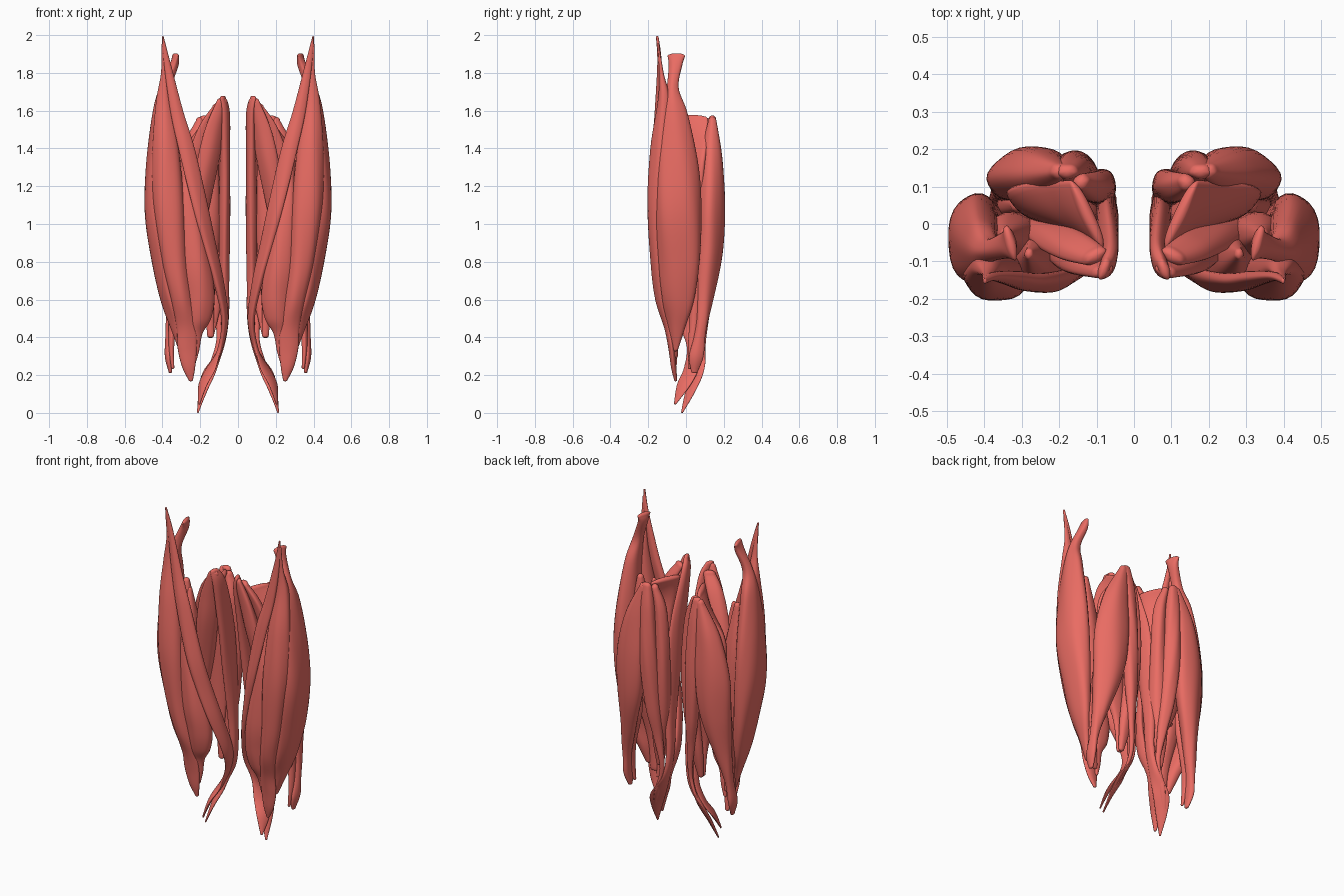
import bpy, bmesh, math

mat = bpy.data.materials.new("muscle_red")
mat.diffuse_color = (0.82, 0.15, 0.125, 1)
SIDES, STEPS = 28, 7


def spline(p0, p1, p2, p3, t):
    return [0.5 * (2 * b + (c - a) * t + (2 * a - 5 * b + 4 * c - d) * t * t
                   + (3 * b - a - 3 * c + d) * t ** 3) for a, b, c, d in zip(p0, p1, p2, p3)]


def rounded_end(row, up):
    """Shrinking rings that dome over an open end."""
    z, x, y, a, b, turn = row
    h = min(a, b, 0.025) * up
    return [(z + h * k, x, y, a * s, b * s, turn) for k, s in ((0.45, .88), (0.8, .6), (0.98, .2))]


def muscle(name, stations, ripple=0.025):
    """Loft through (z, x, y, half width, half thickness, turn in degrees), mirrored in x."""
    n = len(stations)
    rows = rounded_end(stations[0], 1)[::-1]
    for i in range(n - 1):
        quad = [stations[min(max(i + k, 0), n - 1)] for k in (-1, 0, 1, 2)]
        rows += [spline(*quad, s / STEPS) for s in range(STEPS)]
    rows.append(stations[-1])
    rows += rounded_end(stations[-1], -1)
    bm = bmesh.new()
    rings = []
    for z, x, y, a, b, turn in rows:
        a, b = max(a, 0.001), max(b, 0.001)
        c, s = math.cos(math.radians(turn)), math.sin(math.radians(turn))
        ring = []
        for k in range(SIDES):
            th = 2 * math.pi * k / SIDES
            r = 1 + ripple * math.sin(5 * th + 6 * z)
            u, v = a * r * math.cos(th), b * r * math.sin(th)
            ring.append(bm.verts.new((x + u * c - v * s, y + u * s + v * c, z)))
        rings.append(ring)
    for r0, r1 in zip(rings, rings[1:]):
        for k in range(SIDES):
            j = (k + 1) % SIDES
            bm.faces.new((r0[k], r0[j], r1[j], r1[k]))
    bm.faces.new(rings[0])
    bm.faces.new(rings[-1])
    bmesh.ops.recalc_face_normals(bm, faces=bm.faces)
    me = bpy.data.meshes.new(name)
    bm.to_mesh(me)
    bm.free()
    me.materials.append(mat)
    ob = bpy.data.objects.new(name, me)
    bpy.context.collection.objects.link(ob)
    bpy.ops.object.select_all(action='DESELECT')
    ob.select_set(True)
    bpy.context.view_layer.objects.active = ob
    bpy.ops.object.shade_smooth_by_angle(angle=math.radians(60))
    ob.modifiers.new("other_leg", 'MIRROR').use_mirror_merge = False


# Front of thigh
muscle("outer_thigh", [
    (1.89, .33, -.05, .048, .014, 75), (1.84, .34, -.055, .036, .025, 85), (1.72, .385, -.07, .032, .032, 90),
    (1.58, .408, -.06, .07, .045, 90), (1.3, .422, -.045, .11, .066, 90), (1.05, .423, -.04, .122, .072, 90),
    (.8, .40, -.035, .11, .057, 85), (.6, .366, -.04, .085, .044, 80), (.45, .32, -.05, .05, .034, 60),
    (.34, .295, -.06, .025, .015, 40)])
muscle("front_thigh", [
    (1.95, .397, -.147, .008, .006, 0), (1.8, .39, -.13, .018, .012, 0), (1.65, .392, -.115, .042, .034, 0),
    (1.4, .382, -.13, .07, .058, 0), (1.1, .366, -.138, .084, .068, 0), (.8, .335, -.13, .068, .058, 0),
    (.6, .30, -.115, .054, .047, 0), (.45, .272, -.09, .052, .025, 0), (.34, .268, -.075, .05, .018, 0),
    (.24, .26, -.065, .034, .014, 0), (.175, .25, -.055, .012, .008, 0)])
muscle("inner_thigh", [
    (1.48, .28, -.08, .012, .015, 0), (1.3, .265, -.09, .04, .052, 0), (1.1, .26, -.10, .06, .07, 0),
    (.8, .225, -.11, .078, .064, 0), (.62, .205, -.09, .08, .064, 0), (.5, .208, -.08, .066, .048, 0),
    (.42, .222, -.07, .035, .026, 0), (.33, .225, -.06, .02, .014, 0), (.26, .235, -.055, .01, .008, 0)])
muscle("deep_thigh", [
    (1.5, .34, -.03, .02, .02, 0), (1.2, .33, -.03, .07, .06, 0), (.8, .30, -.04, .07, .06, 0),
    (.5, .27, -.06, .04, .03, 0), (.3, .26, -.055, .03, .012, 0)])
muscle("long_diagonal_strap", [
    (1.99, .398, -.152, .005, .007, 0), (1.85, .375, -.14, .018, .012, 0), (1.6, .325, -.145, .034, .02, -5),
    (1.4, .272, -.155, .044, .022, -15), (1.1, .2, -.15, .048, .022, -35), (.9, .152, -.12, .048, .022, -50),
    (.7, .103, -.075, .048, .022, -65), (.5, .07, -.01, .042, .018, -80), (.35, .092, .035, .03, .014, -90),
    (.24, .14, .03, .045, .014, -120), (.15, .185, -.01, .042, .012, -120), (.05, .205, -.056, .008, .005, -120)])

# Inner side of thigh
muscle("inner_strap", [
    (1.665, .08, -.12, .03, .014, 110), (1.58, .066, -.09, .05, .022, 100), (1.3, .07, -.02, .07, .028, 90),
    (1.0, .072, .02, .062, .03, 90), (.7, .072, .05, .042, .026, 90), (.5, .068, .06, .032, .02, 90),
    (.35, .088, .07, .032, .014, 80), (.22, .15, .06, .046, .014, 45), (.12, .185, .025, .034, .012, 50),
    (.005, .212, -.02, .006, .005, 60)])
muscle("long_adductor", [
    (1.65, .085, -.125, .03, .018, -20), (1.5, .125, -.10, .055, .03, -25), (1.3, .165, -.07, .062, .042, -30),
    (1.0, .22, -.02, .052, .04, -30), (.75, .26, 0, .03, .02, -20)])
muscle("short_adductor", [
    (1.62, .105, -.085, .035, .02, -30), (1.52, .16, -.06, .05, .028, -30), (1.35, .22, -.03, .052, .032, -20),
    (1.15, .28, 0, .03, .015, 0)])
muscle("broad_adductor", [
    (1.56, .125, .025, .1, .018, 65), (1.48, .16, .03, .105, .025, 52), (1.33, .215, .04, .125, .042, 25),
    (1.1, .21, .045, .118, .05, 12), (.8, .19, .045, .08, .042, 0), (.6, .155, .04, .03, .02, 0),
    (.41, .145, .04, .018, .012, 0)])

# Back of thigh
muscle("back_middle", [
    (1.555, .178, .14, .03, .02, 0), (1.4, .168, .145, .045, .038, 0), (1.1, .155, .15, .052, .045, 20),
    (.8, .135, .135, .046, .036, 30), (.6, .115, .115, .028, .02, 30), (.4, .1, .095, .014, .012, 30),
    (.25, .14, .08, .02, .01, 60), (.12, .19, .035, .014, .007, 60)])
muscle("back_inner", [
    (1.54, .14, .11, .022, .025, 40), (1.4, .108, .1, .038, .042, 40), (1.1, .095, .1, .044, .05, 40),
    (.8, .105, .09, .052, .045, 30), (.58, .13, .08, .042, .03, 10), (.41, .145, .06, .018, .014, 0)])
muscle("back_outer", [
    (1.545, .2, .14, .024, .022, 0), (1.35, .25, .135, .074, .058, -5), (1.1, .284, .137, .104, .068, -15),
    (.85, .30, .128, .092, .062, -20), (.6, .332, .1, .05, .042, -30), (.42, .36, .075, .024, .03, 0),
    (.3, .367, .055, .02, .038, 0), (.22, .358, .045, .01, .018, 0)])
muscle("back_outer_short_head", [
    (.95, .30, .05, .03, .02, 0), (.7, .32, .05, .045, .035, 0), (.48, .345, .045, .022, .028, 0),
    (.34, .352, .03, .014, .02, 0), (.24, .345, .02, .008, .01, 0)])
